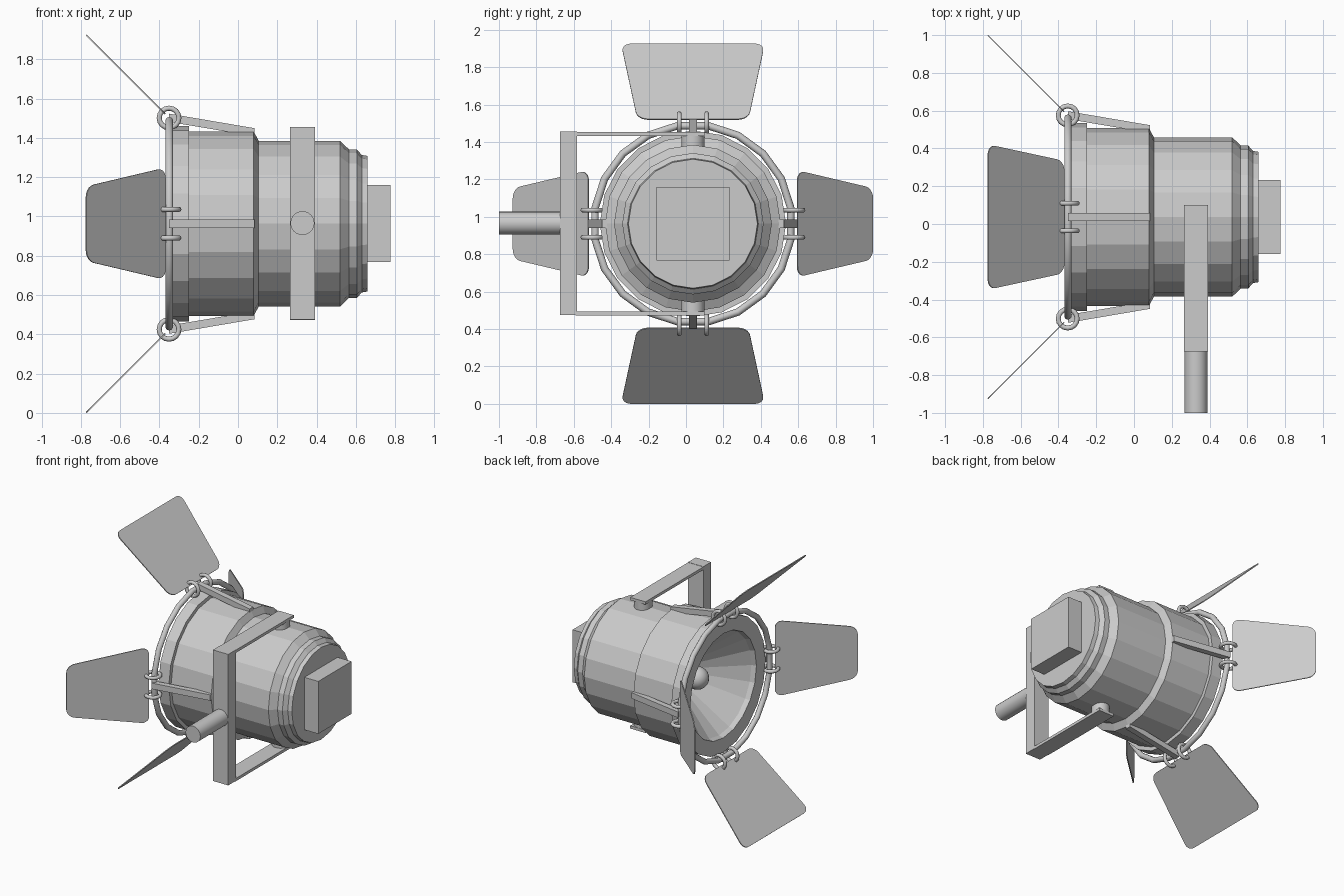
import bpy, bmesh, math
from mathutils import Vector, Matrix

if "Cube" in bpy.data.objects:
    bpy.data.objects.remove(bpy.data.objects["Cube"], do_unlink=True)

CENTRE = Vector((0, 0.037, 0.963))   # the lamp axis runs along x through here
SIDES = 20

grey = bpy.data.materials.new("light grey metal")
grey.use_nodes = True
grey.diffuse_color = (0.6, 0.6, 0.6, 1)
grey.node_tree.nodes["Principled BSDF"].inputs["Base Color"].default_value = (0.6, 0.6, 0.6, 1)


def finish(bm, name, smooth=False):
    bmesh.ops.recalc_face_normals(bm, faces=bm.faces)
    mesh = bpy.data.meshes.new(name)
    bm.to_mesh(mesh)
    bm.free()
    mesh.materials.append(grey)
    obj = bpy.data.objects.new(name, mesh)
    bpy.context.collection.objects.link(obj)
    if smooth:
        bpy.ops.object.select_all(action='DESELECT')
        obj.select_set(True)
        bpy.context.view_layer.objects.active = obj
        bpy.ops.object.shade_smooth_by_angle(angle=math.radians(40))
    return obj


def lathe(name, profile):
    """Spin (x, radius) points around the lamp axis."""
    bm = bmesh.new()
    verts = [bm.verts.new(CENTRE + Vector((x, 0, r))) for x, r in profile]
    edges = [bm.edges.new(pair) for pair in zip(verts, verts[1:])]
    bmesh.ops.spin(bm, geom=verts + edges, cent=CENTRE, axis=(1, 0, 0),
                   angle=math.tau, steps=SIDES, use_merge=True)
    bmesh.ops.remove_doubles(bm, verts=bm.verts, dist=0.0005)
    return finish(bm, name)


def box(name, low, high):
    low, high = Vector(low), Vector(high)
    bm = bmesh.new()
    bmesh.ops.create_cube(bm, size=1, matrix=Matrix.Translation((low + high) / 2)
                          @ Matrix.Diagonal((*(high - low), 1)))
    return finish(bm, name)


def cylinder(name, start, end, radius):
    start, end = Vector(start), Vector(end)
    turn = (end - start).to_track_quat('Z', 'Y').to_matrix().to_4x4()
    bm = bmesh.new()
    bmesh.ops.create_cone(bm, cap_ends=True, segments=24, radius1=radius, radius2=radius,
                          depth=(end - start).length,
                          matrix=Matrix.Translation((start + end) / 2) @ turn)
    return finish(bm, name, True)


def torus(name, centre, axis, major, minor, steps):
    """Spin a small circle around an axis."""
    axis = Vector(axis)
    out = axis.orthogonal().normalized()
    bm = bmesh.new()
    verts = []
    for k in range(10):
        a = math.tau * k / 10
        verts.append(bm.verts.new(centre + out * (major + minor * math.cos(a))
                                  + axis * minor * math.sin(a)))
    edges = [bm.edges.new((verts[k - 1], verts[k])) for k in range(10)]
    bmesh.ops.spin(bm, geom=verts + edges, cent=centre, axis=axis,
                   angle=math.tau, steps=steps, use_merge=True)
    bmesh.ops.remove_doubles(bm, verts=bm.verts, dist=0.0005)
    return finish(bm, name, True)


def plate(name, corners, depth, rounding=0):
    """Flat outline, optionally with round corners, thickened around its middle."""
    bm = bmesh.new()
    face = bm.faces.new([bm.verts.new(c) for c in corners])
    if rounding:
        bmesh.ops.bevel(bm, geom=bm.verts[:], offset=rounding, segments=5,
                        profile=0.5, affect='VERTICES')
    bm.faces.ensure_lookup_table()
    bm.normal_update()
    normal = bm.faces[0].normal.copy()
    bmesh.ops.translate(bm, verts=bm.verts, vec=-normal * depth / 2)
    new = bmesh.ops.extrude_face_region(bm, geom=bm.faces[:], use_keep_orig=True)
    bmesh.ops.translate(bm, vec=normal * depth,
                        verts=[g for g in new["geom"] if isinstance(g, bmesh.types.BMVert)])
    return finish(bm, name)


# Housing: stepped shell with the reflector cone inside
lathe("housing", [(0.66, 0), (0.66, 0.345), (0.63, 0.35), (0.605, 0.378), (0.565, 0.378),
                  (0.52, 0.422), (0.105, 0.422), (0.08, 0.47), (-0.25, 0.47), (-0.25, 0.498),
                  (-0.335, 0.498), (-0.335, 0.39), (-0.3, 0.38), (0.02, 0.09), (0.02, 0)])
box("rear_box", CENTRE + Vector((0.65, -0.196, -0.196)), CENTRE + Vector((0.775, 0.196, 0.196)))

# Bulb and its socket
bm = bmesh.new()
bmesh.ops.create_uvsphere(bm, u_segments=20, v_segments=12, radius=0.08,
                          matrix=Matrix.Translation(CENTRE + Vector((-0.12, 0, 0))))
finish(bm, "bulb", True)
cylinder("bulb_socket", CENTRE + Vector((-0.1, 0, 0)), CENTRE + Vector((0.03, 0, 0)), 0.04)

# Front ring carrying the flaps
torus("front_ring", CENTRE + Vector((-0.35, 0, 0)), (1, 0, 0), 0.53, 0.02, SIDES)

# Four sets of flap, bracket arm and two hinge rings
Y, Z = Vector((0, 1, 0)), Vector((0, 0, 1))
for side, out, along, inner, outer in (("top", Z, Y, 0.297, 0.384), ("bottom", -Z, Y, 0.297, 0.384),
                                       ("back", Y, Z, 0.285, 0.19), ("front", -Y, Z, 0.285, 0.19)):
    def at(x, r, t=0):
        return CENTRE + Vector((x, 0, 0)) + out * r + along * t

    plate(side + "_flap", [at(-0.37, 0.558, -inner), at(-0.37, 0.558, inner),
                           at(-0.773, 0.961, outer), at(-0.773, 0.961, -outer)], 0.007, 0.055)
    plate(side + "_bracket_arm", [at(0.085, 0.445), at(0.085, 0.486),
                                  at(-0.35, 0.56), at(-0.35, 0.518)], 0.044)
    for t in (-0.073, 0.073):
        torus(side + "_hinge_ring", at(-0.351, 0.538, t), along, 0.05, 0.013, 16)

# Yoke with pivots and handle
YOKE_X = 0.328
box("yoke_plate", (YOKE_X - 0.063, -0.674, 0.476), (YOKE_X + 0.063, -0.583, 1.455))
for name, s in (("upper", 1), ("lower", -1)):
    z_in, z_out = CENTRE.z + 0.469 * s, CENTRE.z + 0.49 * s
    box(name + "_yoke_arm", (YOKE_X - 0.063, -0.59, min(z_in, z_out)),
        (YOKE_X + 0.063, 0.1, max(z_in, z_out)))
    cylinder(name + "_pivot", (YOKE_X, CENTRE.y, CENTRE.z + 0.38 * s),
             (YOKE_X, CENTRE.y, z_in), 0.062)
cylinder("handle", (YOKE_X, -1, CENTRE.z + 0.003), (YOKE_X, -0.66, CENTRE.z + 0.003), 0.061)
